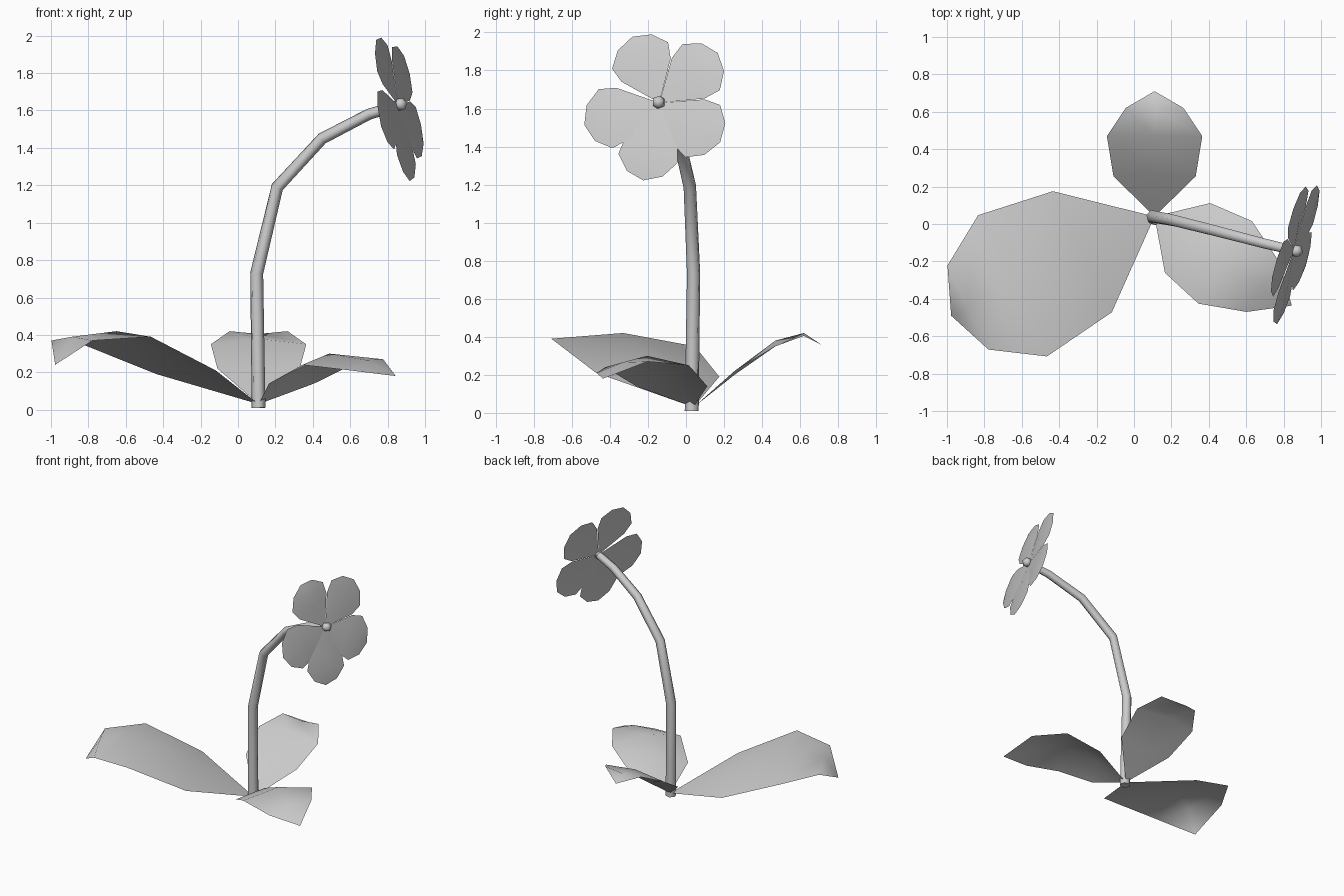
import bpy, bmesh
from math import radians
from mathutils import Matrix, Vector

if "Cube" in bpy.data.objects:
    bpy.data.objects.remove(bpy.data.objects["Cube"])


def add_blade(bm, mat, rows, tip):
    """Pointed sheet along local X; rows = (distance, half width, z left, z mid, z right)."""
    def vert(x, y, z):
        return bm.verts.new(mat @ Vector((x, y, z)))
    base = vert(0, 0, 0)
    grid = [(vert(d, w, zl), vert(d, 0, zm), vert(d, -w, zr)) for d, w, zl, zm, zr in rows]
    end = vert(tip[0], 0, tip[1])
    l, m, r = grid[0]
    bm.faces.new((base, m, l))
    bm.faces.new((base, r, m))
    for (l0, m0, r0), (l1, m1, r1) in zip(grid, grid[1:]):
        bm.faces.new((m0, m1, l1, l0))
        bm.faces.new((r0, r1, m1, m0))
    l, m, r = grid[-1]
    bm.faces.new((m, end, l))
    bm.faces.new((r, end, m))


def finish(name, bm):
    for f in bm.faces:
        f.smooth = True
    me = bpy.data.meshes.new(name)
    bm.to_mesh(me)
    bm.free()
    ob = bpy.data.objects.new(name, me)
    bpy.context.collection.objects.link(ob)
    return ob


# Leaves around the foot of the stem: heading, rows, tip (heights above the leaf base)
BASE = Vector((0.11, 0.04, 0.03))
leaves = {
    "large_left_leaf": (206, [(.43, .36, .18, .22, .16), (.845, .42, .36, .39, .32),
                              (1.11, .25, .34, .36, .34)], (1.21, .21)),
    "back_leaf": (90, [(.215, .22, .19, .17, .19), (.43, .255, .32, .35, .32),
                       (.58, .155, .39, .375, .39)], (.67, .33)),
    "right_leaf": (-33, [(.21, .222, .11, .16, .11), (.45, .263, .22, .27, .21),
                         (.69, .16, .24, .235, .18)], (.875, .15)),
}
for name, (heading, rows, tip) in leaves.items():
    bm = bmesh.new()
    add_blade(bm, Matrix.Translation(BASE) @ Matrix.Rotation(radians(heading), 4, 'Z'), rows, tip)
    finish(name, bm)

# Stem: six-sided tube along a bent path (x, y, z, radius)
path = [(.11, .03, .01, .038), (.10, .04, .73, .036), (.21, .02, 1.19, .034),
        (.45, -.04, 1.45, .032), (.70, -.105, 1.58, .030), (.85, -.14, 1.625, .028)]
cu = bpy.data.curves.new("stem", 'CURVE')
cu.dimensions = '3D'
cu.bevel_depth = 1.0
cu.bevel_resolution = 1
cu.use_fill_caps = True
sp = cu.splines.new('POLY')
sp.points.add(len(path) - 1)
for p, (x, y, z, rad) in zip(sp.points, path):
    p.co = (x, y, z, 1)
    p.radius = rad
stem = bpy.data.objects.new("stem", cu)
bpy.context.collection.objects.link(stem)
bpy.context.view_layer.objects.active = stem
stem.select_set(True)
bpy.ops.object.convert(target='MESH')
bpy.ops.object.shade_smooth_by_angle(angle=radians(65))

# Flower: five petals in a tilted plane
n = Vector((.93, -.27, .2)).normalized()
u = (Vector((0, 1, 0)) - n * n.y).normalized()
v = n.cross(u)
frame = Matrix.Translation((.855, -.14, 1.63)) @ Matrix((u, v, n)).transposed().to_4x4()
petal = [(.20, .145, 0, .012, 0), (.29, .165, 0, .012, 0), (.37, .10, 0, .006, 0)]
bm = bmesh.new()
for angle, scale in ((38, 1.0), (112, .97), (193, 1.04), (258, 1.04), (325, 1.0)):
    add_blade(bm, frame @ Matrix.Rotation(radians(angle), 4, 'Z') @ Matrix.Diagonal((scale, 1, 1, 1)),
              petal, (.405, 0))
finish("petals", bm)

# Flower centre: small faceted bead
bm = bmesh.new()
bmesh.ops.create_icosphere(bm, subdivisions=1, radius=.037,
                           matrix=frame @ Matrix.Translation((0, 0, .015)))
finish("flower_centre", bm)
